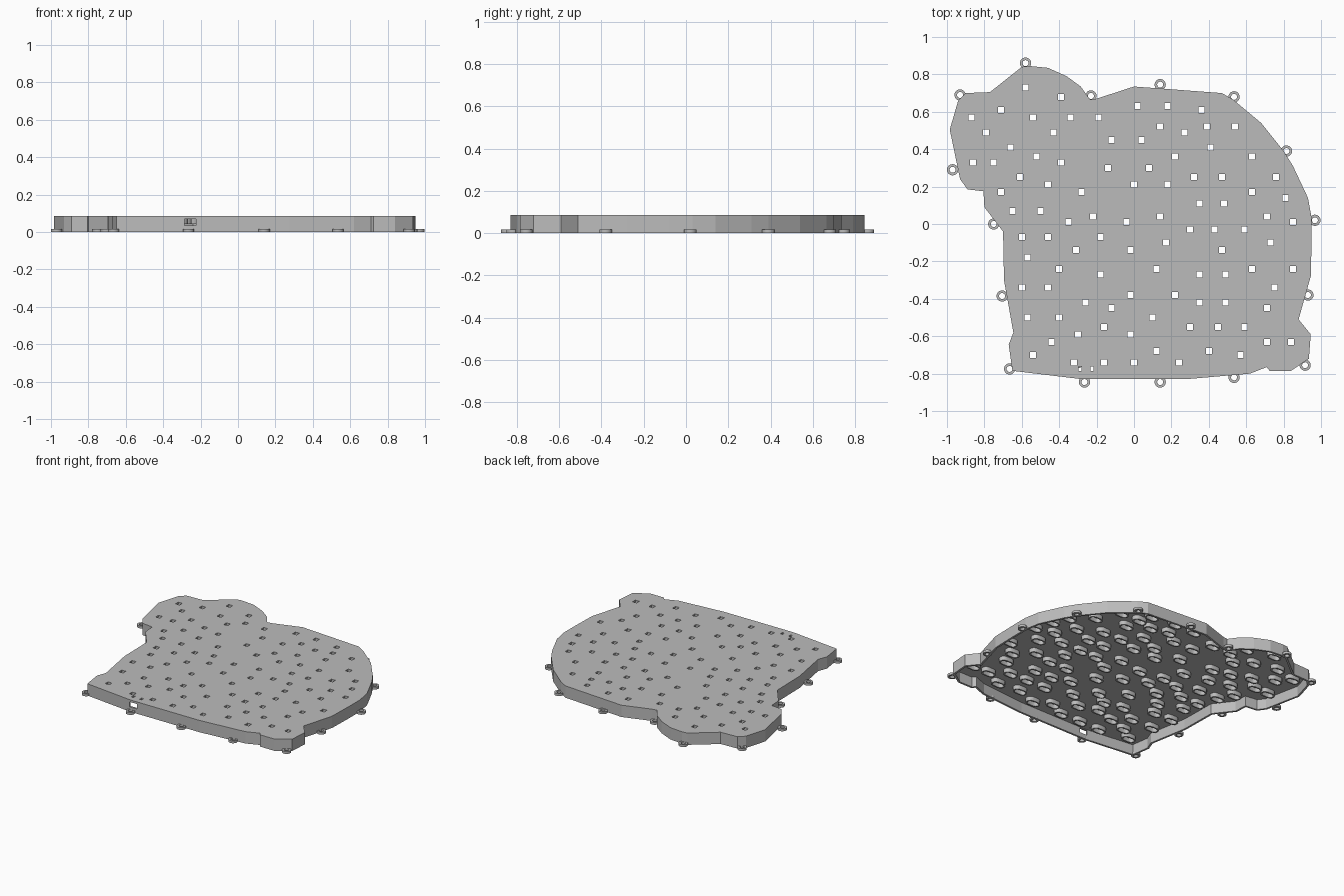
import bpy, bmesh, math
from mathutils import Vector

HEIGHT = 0.085     # overall height of the tray
PLATE = 0.012      # thickness of the top plate
WALL = 0.014       # thickness of the side wall

default_cube = bpy.data.objects.get("Cube")
if default_cube:
    bpy.data.objects.remove(default_cube, do_unlink=True)

grey = bpy.data.materials.new("plain grey")
grey.use_nodes = True
grey.diffuse_color = (0.5, 0.5, 0.5, 1)
grey.node_tree.nodes["Principled BSDF"].inputs["Base Color"].default_value = (0.5, 0.5, 0.5, 1)


def rectangle(centre, width, depth):
    x, y = centre
    return [(x + sx * width / 2, y + sy * depth / 2)
            for sx, sy in ((-1, -1), (1, -1), (1, 1), (-1, 1))]


def circle(centre, radius, sides=24):
    x, y = centre
    steps = [math.tau * i / sides for i in range(sides)]
    return [(x + radius * math.cos(a), y + radius * math.sin(a)) for a in steps]


def stadium(centre, length, width, steps=6):
    """Rounded slot lying along x."""
    x, y = centre
    r = width / 2
    points = []
    for side, start in ((1, -math.pi / 2), (-1, math.pi / 2)):
        for i in range(steps + 1):
            a = start + math.pi * i / steps
            points.append((x + side * (length / 2 - r) + r * math.cos(a),
                           y + r * math.sin(a)))
    return points


def inset(points, distance):
    """Mitred inward offset of a clockwise outline."""
    result = []
    count = len(points)
    for i, point in enumerate(points):
        here = Vector(point)
        before = (here - Vector(points[i - 1])).normalized()
        after = (Vector(points[(i + 1) % count]) - here).normalized()
        n1 = Vector((before.y, -before.x))
        n2 = Vector((after.y, -after.x))
        result.append(tuple(here + (n1 + n2) * distance / (1 + n1.dot(n2))))
    return result


def extruded_shape(name, loops, bottom, top, smooth=False):
    """Fill nested outlines (inner ones become holes) and give them height."""
    curve = bpy.data.curves.new(name + " profile", "CURVE")
    curve.dimensions = "2D"
    curve.fill_mode = "BOTH"
    curve.extrude = (top - bottom) / 2
    for loop in loops:
        spline = curve.splines.new("POLY")
        spline.points.add(len(loop) - 1)
        spline.use_cyclic_u = True
        for target, (x, y) in zip(spline.points, loop):
            target.co = (x, y, 0, 1)
    helper = bpy.data.objects.new(name + " helper", curve)
    bpy.context.collection.objects.link(helper)
    graph = bpy.context.evaluated_depsgraph_get()
    mesh = bpy.data.meshes.new_from_object(helper.evaluated_get(graph))
    bpy.data.objects.remove(helper, do_unlink=True)

    # weld caps to sides and move to the requested height
    bm = bmesh.new()
    bm.from_mesh(mesh)
    bmesh.ops.remove_doubles(bm, verts=bm.verts, dist=0.0001)
    bmesh.ops.translate(bm, verts=bm.verts, vec=(0, 0, (top + bottom) / 2))
    bmesh.ops.recalc_face_normals(bm, faces=bm.faces)
    for face in bm.faces:
        face.smooth = False
    bm.to_mesh(mesh)
    bm.free()
    mesh.materials.clear()
    mesh.materials.append(grey)
    obj = bpy.data.objects.new(name, mesh)
    bpy.context.collection.objects.link(obj)
    if smooth:
        bpy.ops.object.select_all(action="DESELECT")
        obj.select_set(True)
        bpy.context.view_layer.objects.active = obj
        bpy.ops.object.shade_smooth_by_angle(angle=math.radians(35))
    return obj


# Clockwise outline of the tray
outline = [
    (-.94, .66), (-.9, .7), (-.77, .705), (-.6, .84), (-.56, .845), (-.46, .835),
    (-.36, .79), (-.285, .735), (-.235, .665), (-.2, .67), (0, .735), (.47, .7),
    (.53, .665), (.68, .54), (.8, .39), (.85, .31), (.93, .14), (.95, .03),
    (.95, -.08), (.945, -.28), (.88, -.51), (.945, -.59), (.935, -.72),
    (.84, -.785), (.725, -.785), (.71, -.765), (.62, -.8), (.275, -.83),
    (-.275, -.83), (-.65, -.785), (-.67, -.645), (-.645, -.58), (-.695, -.3),
    (-.7, -.04), (-.8, .09), (-.805, .175), (-.89, .185), (-.93, .24), (-.985, .505)]

# Light windows in rows: height of the row, then positions across (hundredths)
window_rows = {
    73: [-58], 68: [-39], 63: [2, 18], 61: [-71, 36],
    57: [-87, -54, -34, -19], 52: [14, 39, 54], 49: [-79, -43, 27],
    45: [-12, 4], 41: [-66, 41], 36: [-52, 22, 63], 33: [-86, -75, -39],
    30: [-14, 8], 25: [-61, 32, 47, 76], 21: [-46, 0, 18],
    17: [-71, -28, 63], 14: [81], 11: [35, 48], 7: [-65, -50],
    4: [-22, 14, 71], 1: [-35, -4, 85], -3: [30, 43, 59],
    -7: [-60, -46, -18], -10: [17, 73], -14: [-31, -2, 47], -18: [-57],
    -24: [-40, 12, 63, 85], -27: [-18, 35, 49], -34: [-60, -46, 75],
    -38: [-2, 22], -42: [-26, 35, 49], -45: [-12, 71],
    -50: [-57, -40, 10], -55: [-16, 30, 45, 59], -59: [-30, -2],
    -63: [-44, 71, 84], -68: [12, 40], -70: [-54, 57], -74: [-32, -16, 0, 24]}
windows = [(x / 100, y / 100) for y, row in window_rows.items() for x in row]

# Top plate with square windows and two small tie slots
slots = [rectangle((x, -.775), .016, .024) for x in (-.29, -.225)]
extruded_shape("top_plate",
               [outline] + [rectangle(w, .032, .032) for w in windows] + slots,
               HEIGHT - PLATE, HEIGHT)

# Side wall, open underneath, with a cable port cut through the front
wall = extruded_shape("side_wall", [outline, inset(outline, WALL)], 0, HEIGHT - PLATE)
cutter = extruded_shape("port_cutter", [rectangle((-.255, -.82), .06, .1)], .034, .07)
cutter.hide_render = True
port = wall.modifiers.new("cable port", "BOOLEAN")
port.operation = "DIFFERENCE"
port.solver = "EXACT"
port.object = cutter
bpy.context.view_layer.objects.active = wall
bpy.ops.object.modifier_apply(modifier=port.name)
bpy.data.objects.remove(cutter, do_unlink=True)

# Oval sockets hanging under the plate, one around each window
sockets = []
for w in windows:
    sockets += [stadium(w, .105, .062), stadium(w, .085, .042)]
extruded_shape("light_sockets", sockets, HEIGHT - PLATE - .03, HEIGHT - PLATE, smooth=True)

# Screw lugs around the foot of the wall
lugs = [(-.93, .69), (-.58, .86), (-.23, .685), (.14, .745), (.535, .68),
        (.815, .39), (.967, .02), (.93, -.38), (.915, -.755), (.535, -.82),
        (.14, -.845), (-.265, -.845), (-.665, -.775), (-.705, -.385),
        (-.75, 0), (-.97, .29)]
rings = []
for spot in lugs:
    rings += [circle(spot, .03), circle(spot, .016)]
extruded_shape("screw_lugs", rings, 0, .017, smooth=True)
